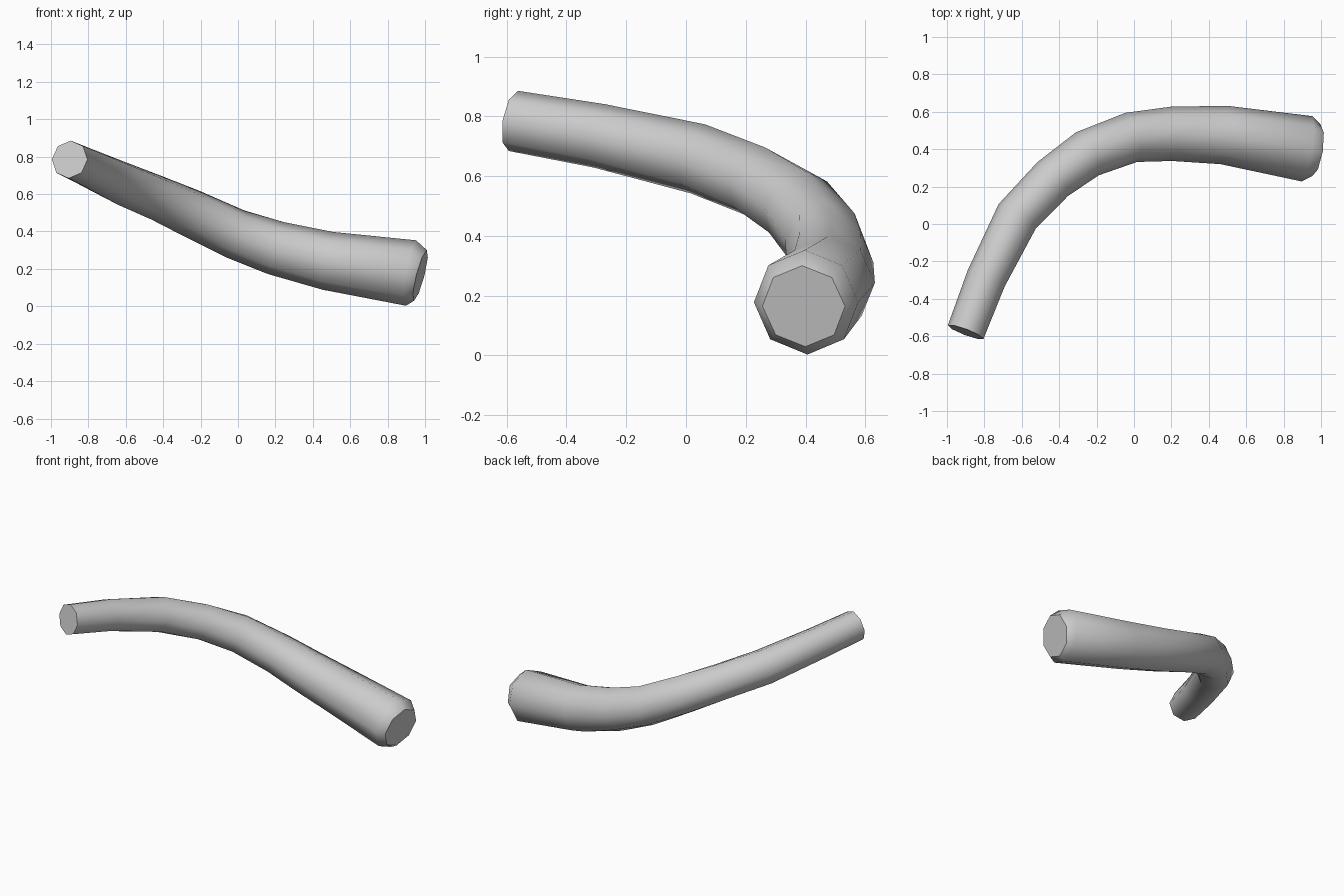
import bpy, bmesh, math
from mathutils import Vector

if "Cube" in bpy.data.objects:
    bpy.data.objects.remove(bpy.data.objects["Cube"])

SIDES = 8
# centre line of the branch: x, y, z, radius
PATH = [
    (-0.90, -0.578, 0.785, 0.102),
    (-0.79, -0.29, 0.735, 0.108),
    (-0.625, 0.04, 0.658, 0.119),
    (-0.435, 0.24, 0.58, 0.122),
    (-0.25, 0.375, 0.497, 0.130),
    (-0.015, 0.463, 0.387, 0.135),
    (0.20, 0.482, 0.312, 0.145),
    (0.48, 0.476, 0.243, 0.157),
    (0.925, 0.402, 0.178, 0.177),
    (0.975, 0.394, 0.165, 0.140),
]


def loft(name, path):
    bm = bmesh.new()
    pts = [Vector(p[:3]) for p in path]
    rings = []
    for i, p in enumerate(pts):
        # ring square to the local direction, kept upright
        a, b = pts[max(i - 1, 0)], pts[min(i + 1, len(pts) - 1)]
        t = (b - a).normalized()
        side = t.cross(Vector((0, 0, 1))).normalized()
        up = side.cross(t)
        r = path[i][3]
        rings.append([bm.verts.new(p + r * (side * math.cos(k * math.tau / SIDES)
                                            + up * math.sin(k * math.tau / SIDES)))
                      for k in range(SIDES)])
    for r0, r1 in zip(rings, rings[1:]):
        for k in range(SIDES):
            n = (k + 1) % SIDES
            bm.faces.new((r0[k], r0[n], r1[n], r1[k]))
    # flat cut ends
    bm.faces.new(rings[0])
    bm.faces.new(rings[-1])
    bmesh.ops.recalc_face_normals(bm, faces=bm.faces)
    me = bpy.data.meshes.new(name)
    bm.to_mesh(me)
    bm.free()
    ob = bpy.data.objects.new(name, me)
    bpy.context.collection.objects.link(ob)
    return ob


# curved tapering branch
branch = loft("branch", PATH)
bpy.context.view_layer.objects.active = branch
branch.select_set(True)
bpy.ops.object.shade_smooth_by_angle(angle=math.radians(46))
